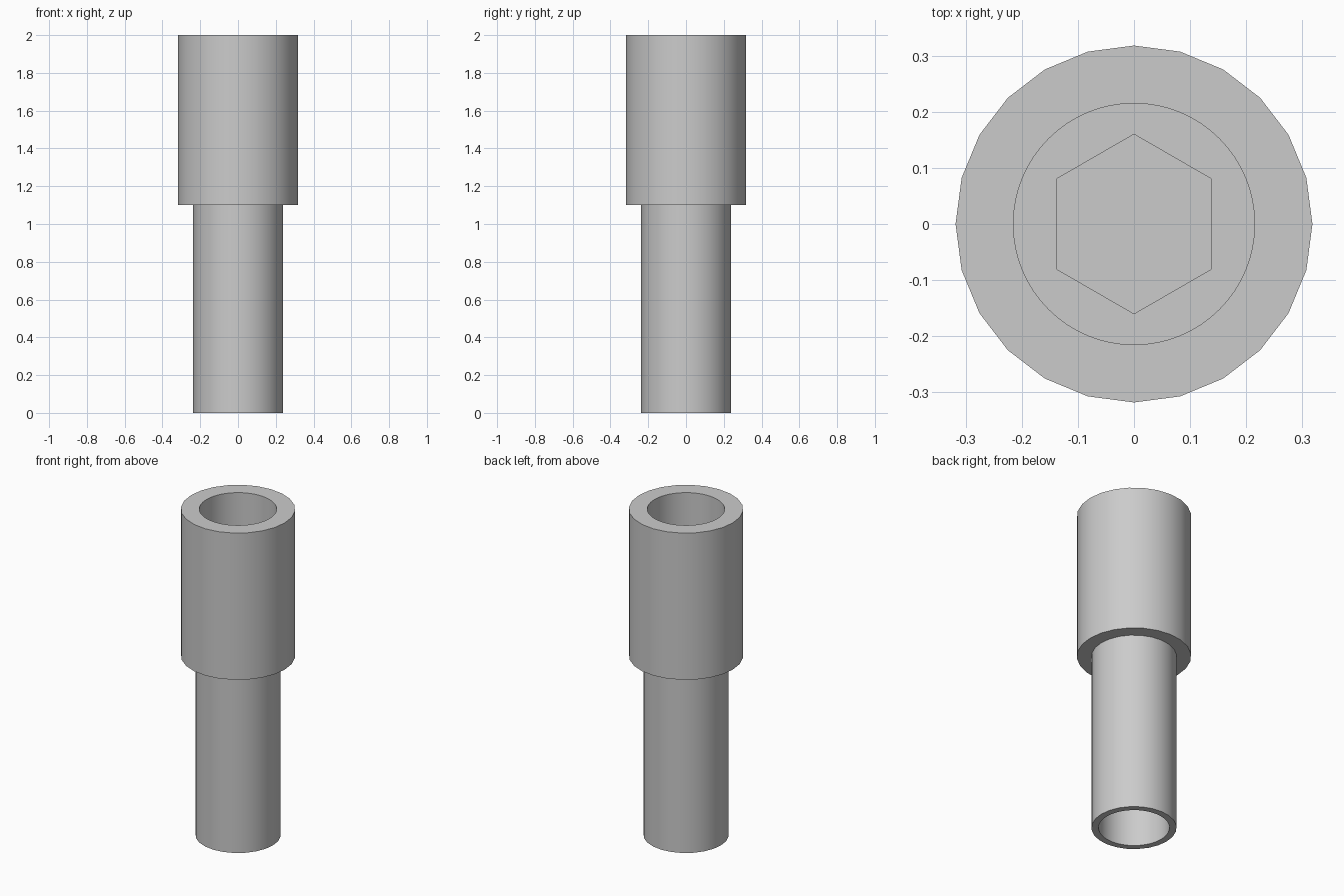
import bpy, bmesh, math

cube = bpy.data.objects.get("Cube")
if cube:
    bpy.data.objects.remove(cube, do_unlink=True)

# Sizes
HEAD_R, SHANK_R = 0.318, 0.237
TOP_BORE_R, HEX_R, LOW_BORE_R = 0.215, 0.16, 0.197
TOP, STEP = 2.0, 1.1

steel = bpy.data.materials.new("grey_steel")
steel.use_nodes = True
colour = (0.6, 0.6, 0.6, 1)
steel.diffuse_color = colour
steel.node_tree.nodes["Principled BSDF"].inputs["Base Color"].default_value = colour

bm = bmesh.new()


def ring(sides, radius, z):
    """Closed loop of edges with a corner on the y axis."""
    verts = []
    for i in range(sides):
        a = math.tau * i / sides + math.pi / 2
        verts.append(bm.verts.new((radius * math.cos(a), radius * math.sin(a), z)))
    return [bm.edges.new((verts[i], verts[(i + 1) % sides])) for i in range(sides)]


def wall(sides, radius, low, high):
    """Upright wall; returns its lower and upper loops."""
    a, b = ring(sides, radius, low), ring(sides, radius, high)
    bmesh.ops.bridge_loops(bm, edges=a + b)
    return a, b


def flat(*loops):
    """Level face, or a washer when given two loops."""
    bmesh.ops.triangle_fill(bm, use_beauty=True, use_dissolve=False,
                            edges=[e for loop in loops for e in loop],
                            normal=(0, 0, 1))


# Outer walls, bores and the hexagonal recess
head_low, head_top = wall(24, HEAD_R, STEP, TOP)
shank_low, shank_top = wall(24, SHANK_R, 0, STEP)
bore_floor, bore_rim = wall(64, TOP_BORE_R, 1.4, TOP)
hex_floor, hex_rim = wall(6, HEX_R, 1.2, 1.4)
low_rim, low_roof = wall(64, LOW_BORE_R, 0, 1.0)

# Level faces joining them
flat(head_top, bore_rim)
flat(bore_floor, hex_rim)
flat(hex_floor)
flat(head_low, shank_top)
flat(shank_low, low_rim)
flat(low_roof)
bmesh.ops.recalc_face_normals(bm, faces=bm.faces)

mesh = bpy.data.meshes.new("stepped_socket")
bm.to_mesh(mesh)
bm.free()
mesh.materials.append(steel)
socket = bpy.data.objects.new("stepped_socket", mesh)
bpy.context.collection.objects.link(socket)

# Smooth round walls, sharp rims
bpy.ops.object.select_all(action="DESELECT")
socket.select_set(True)
bpy.context.view_layer.objects.active = socket
bpy.ops.object.shade_smooth_by_angle(angle=math.radians(30))
